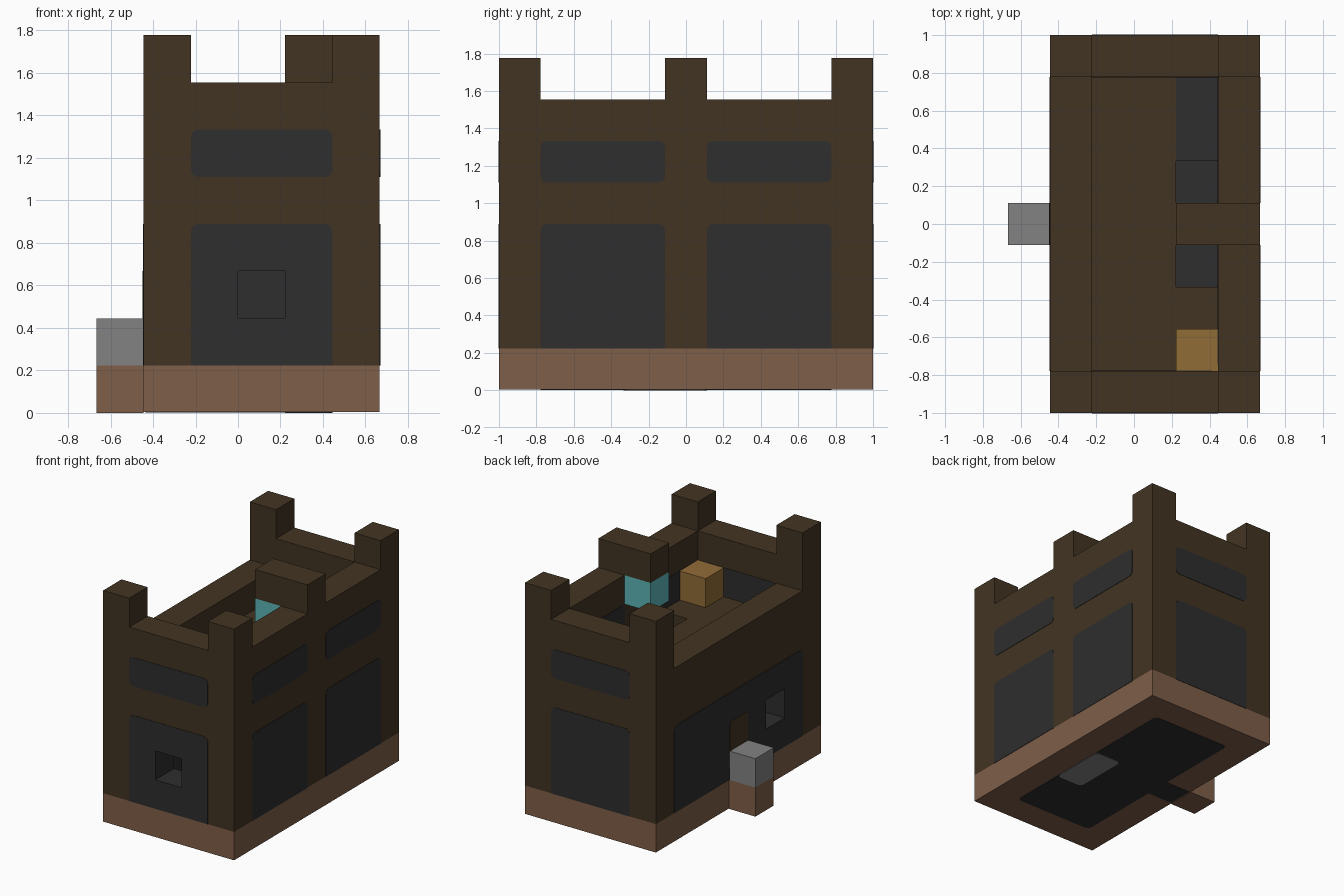
import bpy, bmesh, math
from mathutils import Vector

if "Cube" in bpy.data.objects:
    bpy.data.objects.remove(bpy.data.objects["Cube"])

U = 2 / 9        # one building block
SKIN = 0.003     # how far infill panels stand proud of the timber


def material(name, *rgb):
    lin = [((c / 255 + 0.055) / 1.055) ** 2.4 for c in rgb] + [1]
    m = bpy.data.materials.new(name)
    m.use_nodes = True
    m.diffuse_color = lin
    m.node_tree.nodes["Principled BSDF"].inputs["Base Color"].default_value = lin
    return m


timber = material("dark timber", 66, 52, 34)
slate = material("slate grey", 46, 46, 47)
earth = material("clay brown", 127, 94, 72)
stone = material("stone grey", 130, 130, 130)
gold = material("golden wood", 145, 108, 55)
teal = material("teal", 92, 182, 184)


def finish(name, bm, mat):
    bmesh.ops.recalc_face_normals(bm, faces=bm.faces)
    mesh = bpy.data.meshes.new(name)
    bm.to_mesh(mesh)
    bm.free()
    mesh.materials.append(mat)
    obj = bpy.data.objects.new(name, mesh)
    bpy.context.collection.objects.link(obj)
    return obj


def place(p):
    """Block coordinates to model space."""
    return Vector(((p[0] - 3) * U, (p[1] - 4.5) * U, p[2] * U))


def box(name, low, high, mat, grow=0):
    """Box between two block corners."""
    a, b = place(low), place(high)
    bm = bmesh.new()
    bmesh.ops.create_cube(bm, size=1)
    for v in bm.verts:
        v.co = Vector([(a[n] + b[n]) / 2 + v.co[n] * (b[n] - a[n] + 2 * grow) for n in range(3)])
    return finish(name, bm, mat)


def panel(name, low, high, axis, mat, skin=SKIN, round_low=True):
    """Rounded rectangle pushed through a wall along an axis."""
    a, b = place(low), place(high)
    u, v = [n for n in range(3) if n != axis]
    r = 0.035
    bm = bmesh.new()
    verts = []
    for c, (su, sv) in enumerate(((1, 1), (0, 1), (0, 0), (1, 0))):
        rad = r if sv or round_low else 0
        cu = b[u] - rad if su else a[u] + rad
        cv = b[v] - rad if sv else a[v] + rad
        for s in range(5 if rad else 1):
            t = math.pi / 2 * (c + s / 4)
            co = Vector((0, 0, 0))
            co[u], co[v] = cu + rad * math.cos(t), cv + rad * math.sin(t)
            co[axis] = a[axis] - skin
            verts.append(bm.verts.new(co))
    face = bm.faces.new(verts)
    new = bmesh.ops.extrude_face_region(bm, geom=[face])["geom"]
    for w in new:
        if isinstance(w, bmesh.types.BMVert):
            w.co[axis] = b[axis] + skin
    return finish(name, bm, mat)


def cut(obj, low, high, grow=0):
    """Cut a block-shaped opening."""
    cutter = box("cutter", low, high, slate, grow)
    mod = obj.modifiers.new("opening", 'BOOLEAN')
    mod.operation, mod.object, mod.solver = 'DIFFERENCE', cutter, 'EXACT'
    graph = bpy.context.evaluated_depsgraph_get()
    mesh = bpy.data.meshes.new_from_object(obj.evaluated_get(graph))
    obj.modifiers.clear()
    obj.data = mesh
    bpy.data.objects.remove(cutter)


# Foundation and ground floor
box("foundation", (1, 0, 0.02), (6, 9, 1), earth)
panel("ground_floor", (2, 1, 0.01), (5, 8, 1.01), 2, slate, skin=0)
box("door_threshold", (1.04, 4.04, 0.01), (2.2, 4.96, 0.5), slate)
panel("hearth_base", (4, 3, 0), (5, 5, 0.5), 2, stone, skin=0)

# Door step
box("step_base", (0, 4, 0), (1, 5, 1), earth)
box("step_top", (0, 4, 1), (1, 5, 2), stone)

# Corner posts, tall enough to form merlons
for x, side in ((1, "right"), (5, "left")):
    for y, end in ((0, "front"), (8, "back")):
        box(f"{end}_{side}_post", (x, y, 1), (x + 1, y + 1, 8), timber)

# End walls with two rows of infill
for y, end in ((0, "front"), (8, "back")):
    wall = box(f"{end}_wall", (2, y, 1), (5, y + 1, 7), timber)
    lower = panel(f"{end}_lower_panel", (2, y, 1), (5, y + 1, 4), 1, slate, round_low=False)
    panel(f"{end}_upper_panel", (2, y, 5), (5, y + 1, 6), 1, slate)
    if end == "front":
        cut(wall, (3, -1, 2), (4, 2, 3), 0.01)
        cut(lower, (3, -1, 2), (4, 2, 3))

# Left wall with paired panels, merlon and lamp
box("left_wall", (5, 1, 1), (6, 8, 7), timber)
for y, end in ((1, "front"), (5, "back")):
    panel(f"left_{end}_lower_panel", (5, y, 1), (6, y + 3, 4), 0, slate, round_low=False)
    panel(f"left_{end}_upper_panel", (5, y, 5), (6, y + 3, 6), 0, slate)
box("middle_merlon", (4, 4, 7), (6, 5, 8), timber)
box("lamp", (4, 4, 6), (5, 5, 7), teal)

# Lower right wall with window and door
wall = box("right_wall", (1, 1, 1), (2, 8, 6), timber)
lower = panel("right_lower_panel", (1, 1, 1), (2, 8, 4), 0, slate, round_low=False)
cut(wall, (0, 2, 2), (3, 3, 3), 0.01)
cut(lower, (0, 2, 2), (3, 3, 3))
panel("door", (1, 4, 1), (2, 5, 3), 0, timber, skin=2 * SKIN, round_low=False)

# Upper floor with two openings beside the lamp
box("upper_floor", (2, 1, 4), (4, 8, 5), timber)
box("upper_floor_front", (4, 1, 4), (5, 3, 5), timber)
box("upper_floor_middle", (4, 4, 4), (5, 5, 5), timber)
box("upper_floor_back", (4, 6, 4), (5, 8, 5), slate)
box("chest", (4, 1, 5), (5, 2, 6), gold)
